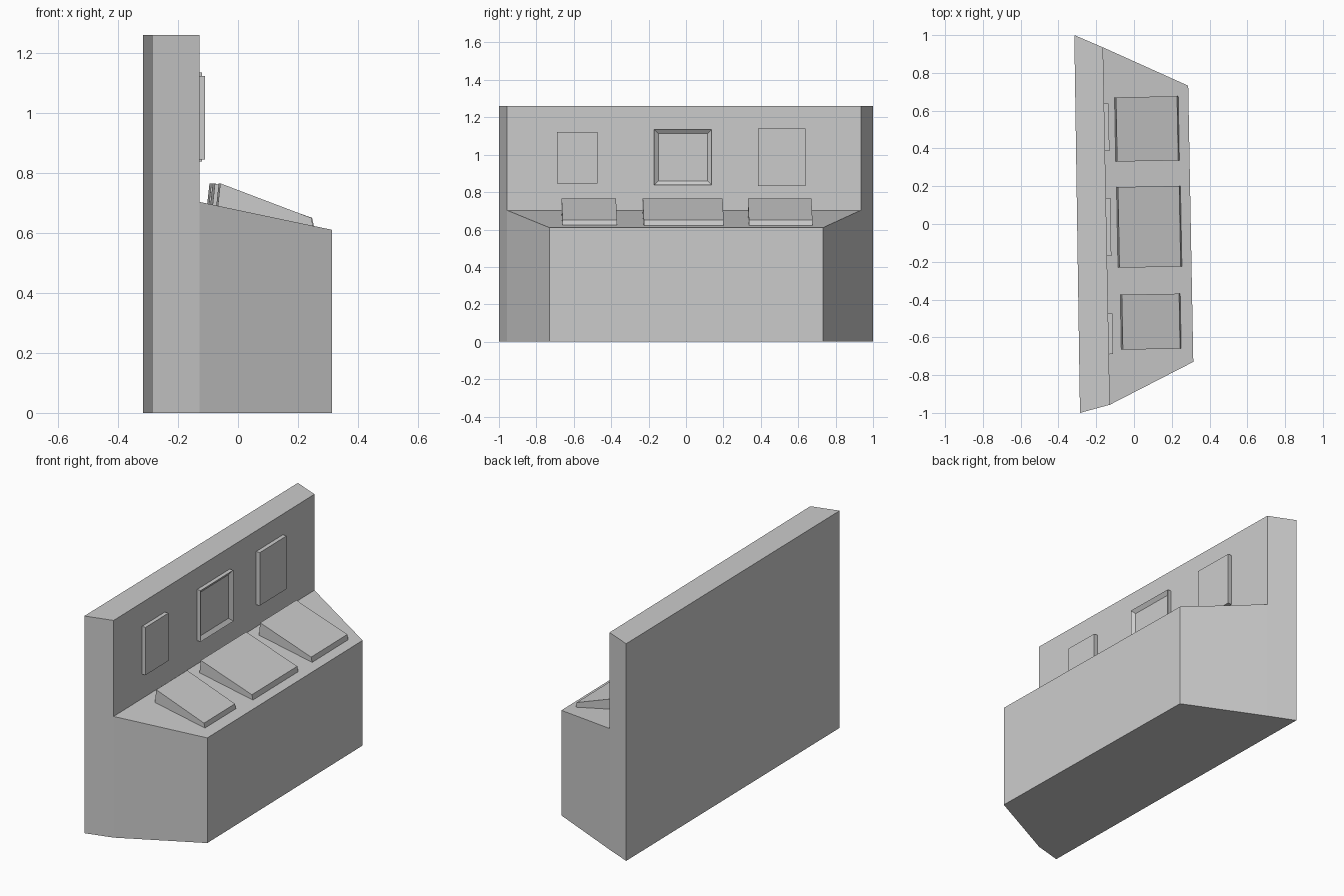
import bpy, bmesh

if "Cube" in bpy.data.objects:
    bpy.data.objects.remove(bpy.data.objects["Cube"])

SKEW = 0.018      # the whole console is turned by about one degree
WALL_X = -0.146   # front plane of the upright wall at y = 0


def turn(x, y, z):
    return (x - SKEW * y, y + SKEW * x, z)


def make(name, verts, faces, inset=None):
    """Mesh object; optional (face index, rim width, depth) recess."""
    bm = bmesh.new()
    vs = [bm.verts.new(v) for v in verts]
    fs = [bm.faces.new([vs[i] for i in f]) for f in faces]
    bmesh.ops.recalc_face_normals(bm, faces=bm.faces)
    if inset:
        index, rim, depth = inset
        bmesh.ops.inset_region(bm, faces=[fs[index]], thickness=rim)
        bmesh.ops.translate(bm, verts=fs[index].verts, vec=(-depth, 0, 0))
    me = bpy.data.meshes.new(name)
    bm.to_mesh(me)
    bm.free()
    ob = bpy.data.objects.new(name, me)
    bpy.context.collection.objects.link(ob)
    return ob


def prism(name, profile, y0, y1, inset=None):
    """Extrude a four-point (x, z) profile between two y positions."""
    verts = [turn(x, y, z) for y in (y0, y1) for x, z in profile]
    faces = [(0, 1, 2, 3), (7, 6, 5, 4)]
    faces += [(i, i + 4, (i + 1) % 4 + 4, (i + 1) % 4) for i in range(4)]
    return make(name, verts, faces, inset)


# console body: floor outline, sloped desk and upright wall in one solid
outline = [(-0.316, 1.0), (-0.164, 0.935), (0.287, 0.732),
           (0.314, -0.73), (-0.128, -0.957), (-0.286, -1.0)]
floor = [(x, y, 0) for x, y in outline]
desk = [(*outline[i], z) for i, z in ((1, 0.703), (2, 0.61), (3, 0.61), (4, 0.703))]
top = [(*outline[i], 1.26) for i in (0, 1, 4, 5)]
make("console_body", floor + desk + top, [
    (0, 1, 2, 3, 4, 5),          # underside
    (1, 2, 7, 6), (2, 3, 8, 7), (3, 4, 9, 8),   # desk sides and front
    (6, 7, 8, 9),                # sloped desk top
    (6, 9, 12, 11),              # wall front
    (10, 11, 12, 13),            # wall top
    (0, 10, 13, 5),              # back
    (0, 1, 6, 11, 10), (4, 5, 13, 12, 9)])      # wall ends

# wedge keyboards on the desk
for name, y0, y1, xb, xf in (("left_keyboard", -0.664, -0.373, -0.071, 0.232),
                             ("middle_keyboard", -0.23, 0.197, -0.081, 0.243),
                             ("right_keyboard", 0.332, 0.672, -0.083, 0.24)):
    prism(name, [(xb - 0.009, 0.682), (xf + 0.007, 0.618),
                 (xf, 0.65), (xb, 0.765)], y0, y1)

# screens on the wall, the middle one with a raised frame
for name, y0, y1, z0, z1, rim in (
        ("left_screen", -0.687, -0.472, 0.845, 1.122, None),
        ("middle_screen", -0.168, 0.139, 0.838, 1.135, (3, 0.031, 0.016)),
        ("right_screen", 0.388, 0.64, 0.832, 1.14, None)):
    xb, xf = WALL_X - 0.003, WALL_X + 0.023
    prism(name, [(xb, z0), (xf, z0), (xf, z1), (xb, z1)], y0, y1, rim)
